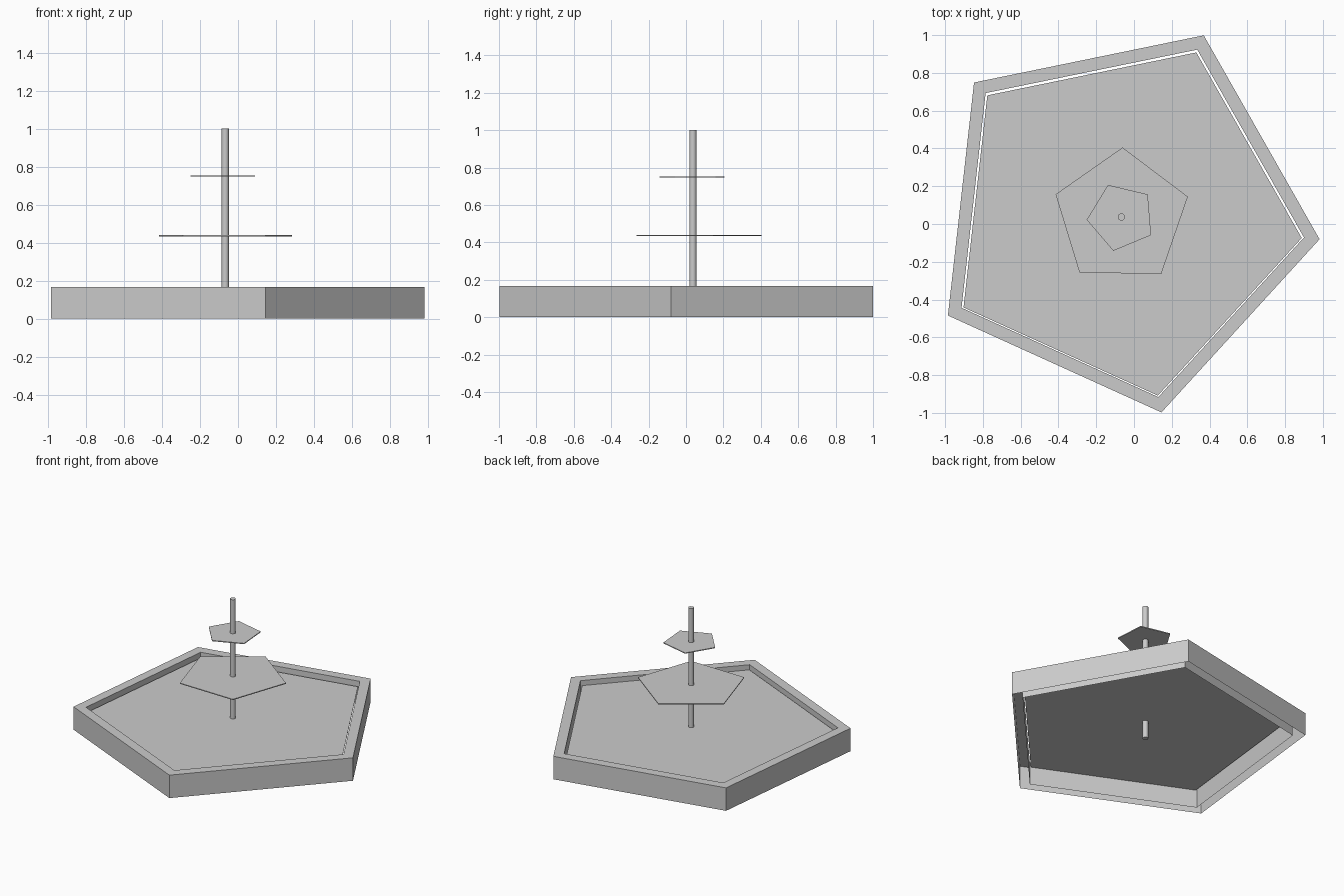
import bpy, bmesh, math

cube = bpy.data.objects.get("Cube")
if cube:
    bpy.data.objects.remove(cube, do_unlink=True)

CENTRE = (-0.067, 0.037)
SIDES = 5

stone = bpy.data.materials.new("plain_grey")
stone.use_nodes = True
GREY = (0.6, 0.6, 0.6, 1)
stone.diffuse_color = GREY
stone.node_tree.nodes["Principled BSDF"].inputs["Base Color"].default_value = GREY


def finish(bm, name):
    bmesh.ops.recalc_face_normals(bm, faces=bm.faces[:])
    mesh = bpy.data.meshes.new(name)
    bm.to_mesh(mesh)
    bm.free()
    mesh.materials.append(stone)
    obj = bpy.data.objects.new(name, mesh)
    bpy.context.collection.objects.link(obj)
    return obj


def ring(bm, radius, z, angle, sides=SIDES, shift=0):
    """Regular polygon of vertices around the shared centre."""
    turns = [math.radians(angle) + math.tau * i / sides for i in range(sides)]
    return [bm.verts.new((CENTRE[0] + radius * math.cos(t),
                          CENTRE[1] + shift + radius * math.sin(t), z)) for t in turns]


def bridge(bm, a, b):
    for i in range(len(a)):
        j = (i + 1) % len(a)
        bm.faces.new((a[i], a[j], b[j], b[i]))


def prism(name, radius, bottom, top, angle, sides=SIDES, shift=0):
    bm = bmesh.new()
    low = ring(bm, radius, bottom, angle, sides, shift)
    high = ring(bm, radius, top, angle, sides, shift)
    bridge(bm, low, high)
    bm.faces.new(low[::-1])
    bm.faces.new(high)
    return finish(bm, name)


# Basin wall: outer side, flat rim and inner side, open underneath
bm = bmesh.new()
profile = [(1.056, 0), (1.056, 0.167), (0.973, 0.167), (0.973, 0)]
loops = [ring(bm, r, z, 65.6) for r, z in profile]
for a, b in zip(loops, loops[1:]):
    bridge(bm, a, b)
finish(bm, "basin_wall")

# Basin floor, with a narrow gap to the wall
prism("basin_floor", 0.961, 0.128, 0.133, 65.6, shift=-0.004)

# Two thin tiers turned to different angles
prism("lower_tier", 0.368, 0.433, 0.439, 89)
prism("upper_tier", 0.184, 0.747, 0.753, 112.6)

# Central pole
pole = prism("centre_pole", 0.019, 0, 1, 0, sides=16)
bpy.context.view_layer.objects.active = pole
pole.select_set(True)
bpy.ops.object.shade_smooth_by_angle(angle=math.radians(40))
